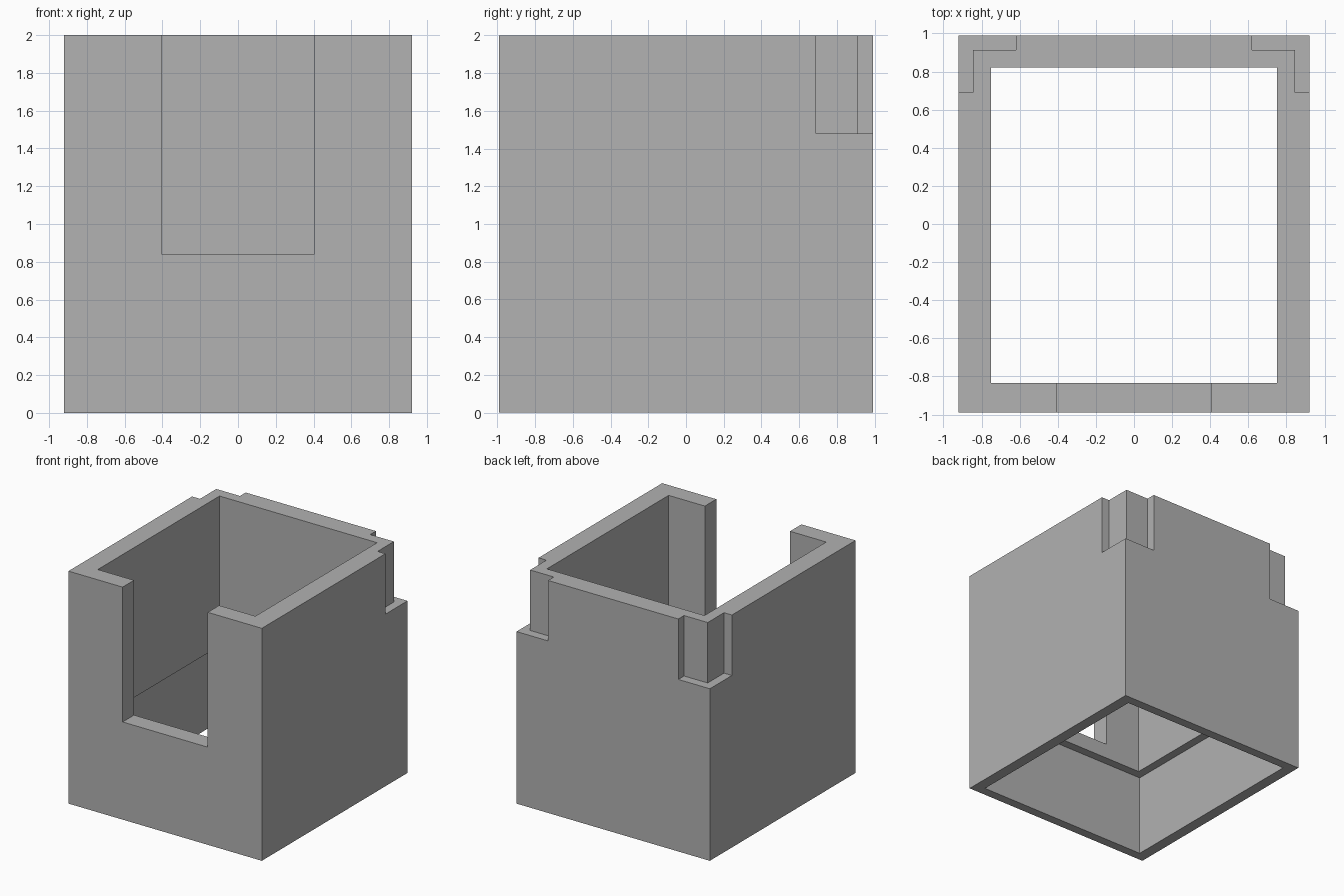
import bpy
import bmesh

cube = bpy.data.objects.get("Cube")
if cube:
    bpy.data.objects.remove(cube, do_unlink=True)

grey = bpy.data.materials.new("plain_grey")
grey.use_nodes = True
colour = (0.445, 0.445, 0.445, 1)
grey.diffuse_color = colour
grey.node_tree.nodes["Principled BSDF"].inputs["Base Color"].default_value = colour


def prism(name, outline, z0, z1):
    """Extrude a plan outline from z0 up to z1."""
    bm = bmesh.new()
    base = bm.faces.new([bm.verts.new((x, y, z0)) for x, y in outline])
    top = bmesh.ops.extrude_face_region(bm, geom=[base])["geom"]
    verts = [v for v in top if isinstance(v, bmesh.types.BMVert)]
    bmesh.ops.translate(bm, verts=verts, vec=(0, 0, z1 - z0))
    bmesh.ops.recalc_face_normals(bm, faces=bm.faces)
    mesh = bpy.data.meshes.new(name)
    bm.to_mesh(mesh)
    bm.free()
    mesh.materials.append(grey)
    obj = bpy.data.objects.new(name, mesh)
    bpy.context.scene.collection.objects.link(obj)
    return obj


def rect(x, y0, y1):
    return [(-x, y0), (x, y0), (x, y1), (-x, y1)]


def cut(target, cutter):
    """Subtract a cutter, apply the result and discard the cutter."""
    cutter.hide_render = True
    mod = target.modifiers.new(cutter.name, "BOOLEAN")
    mod.operation = "DIFFERENCE"
    mod.solver = "EXACT"
    mod.object = cutter
    bpy.context.view_layer.objects.active = target
    bpy.ops.object.modifier_apply(modifier=mod.name)
    bpy.data.objects.remove(cutter, do_unlink=True)


# Outer block
housing = prism("housing", rect(0.92, -0.99, 0.99), 0, 2)

# Narrow upper shaft and wider lower recess, leaving an inner ledge
cut(housing, prism("upper_shaft", rect(0.75, -0.835, 0.82), 0.4, 2.2))
cut(housing, prism("lower_recess", rect(0.824, -0.91, 0.91), -0.2, 0.71))

# Open slot in the front wall
cut(housing, prism("front_slot", rect(0.405, -1.2, -0.5), 0.84, 2.2))

# L-shaped rebates around the two back corners
rebate = [(0.62, 0.912), (0.845, 0.912), (0.845, 0.69),
          (1.2, 0.69), (1.2, 1.2), (0.62, 1.2)]
for side in (-1, 1):
    outline = [(side * x, y) for x, y in rebate]
    cut(housing, prism("corner_rebate", outline, 1.48, 2.2))
